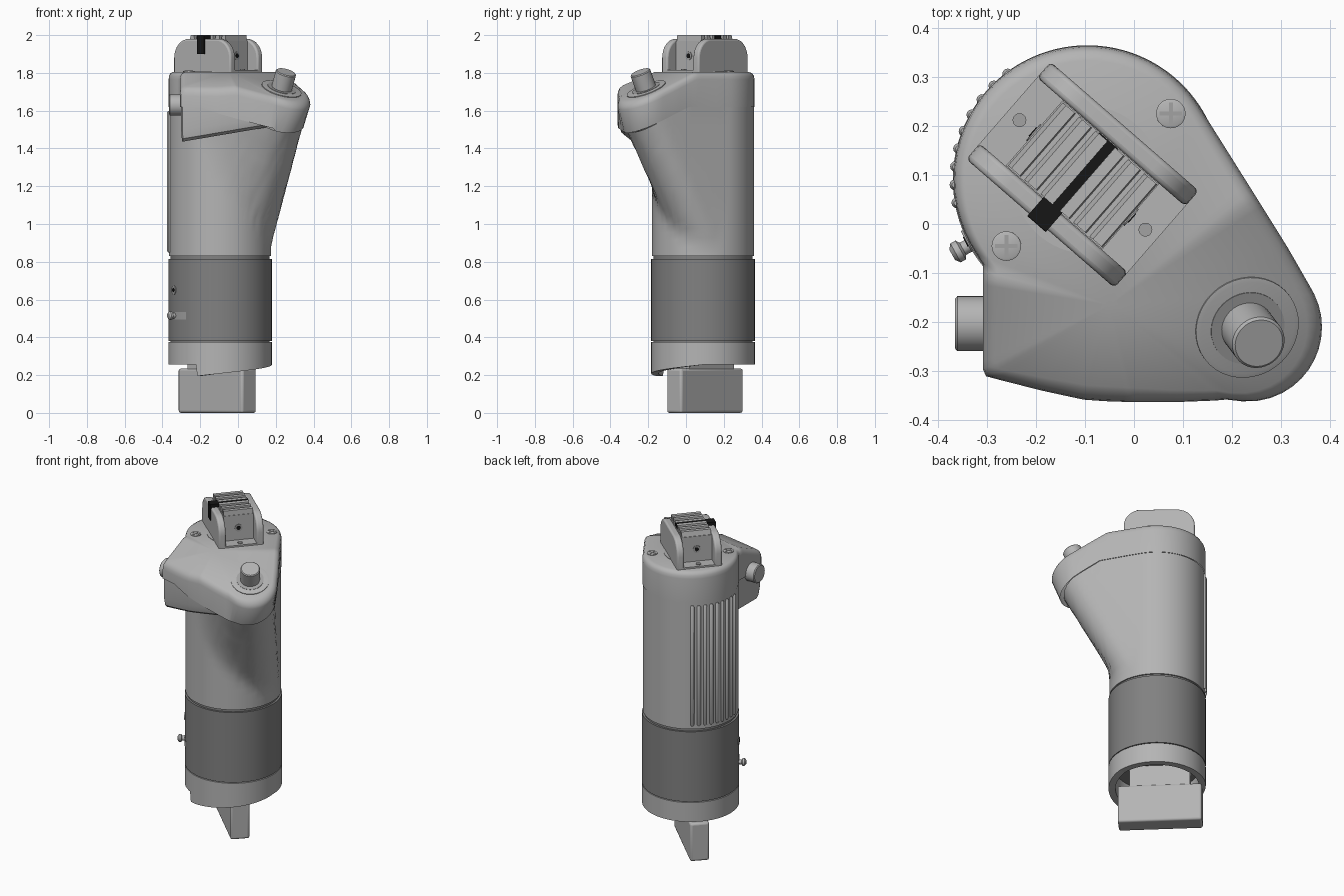
import bpy, math
from mathutils import Vector, Matrix

if "Cube" in bpy.data.objects:
    bpy.data.objects.remove(bpy.data.objects["Cube"])

def material(name, v):
    m = bpy.data.materials.new(name)
    m.diffuse_color = (v, v, v, 1)
    m.use_nodes = True
    m.node_tree.nodes["Principled BSDF"].inputs["Base Color"].default_value = m.diffuse_color
    return m

LIGHT = material("light grey", 0.46)
DARK = material("dark grey", 0.22)
STEEL = material("screw grey", 0.36)
BLACK = material("black", 0.008)
AX = Vector((-0.095, 0.09))          # axis of the main tube
R = 0.27
N = 120

def mesh(name, verts, faces, mat, angle=35, bevel=0):
    me = bpy.data.meshes.new(name)
    me.from_pydata([tuple(v) for v in verts], [], faces)
    me.materials.append(mat)
    ob = bpy.data.objects.new(name, me)
    bpy.context.collection.objects.link(ob)
    bpy.ops.object.select_all(action='DESELECT')
    ob.select_set(True)
    bpy.context.view_layer.objects.active = ob
    bpy.ops.object.shade_smooth_by_angle(angle=math.radians(angle))
    if bevel:
        b = ob.modifiers.new("bevel", 'BEVEL')
        b.width, b.segments, b.limit_method = bevel, 3, 'ANGLE'
    return ob

def loft(name, rings, mat, start=True, end=True, tip=None, closed=False, **kw):
    n = len(rings[0])
    verts = [v for r in rings for v in r]
    k = len(rings)
    faces = [(i*n+j, i*n+(j+1) % n, (i+1) % k*n+(j+1) % n, (i+1) % k*n+j)
             for i in range(k if closed else k-1) for j in range(n)]
    if not closed:
        if start:
            faces.append(tuple(reversed(range(n))))
        if tip:
            verts.append(tip)
            faces += [((k-1)*n+j, (k-1)*n+(j+1) % n, k*n) for j in range(n)]
        elif end:
            faces.append(tuple(range((k-1)*n, k*n)))
    return mesh(name, verts, faces, mat, **kw)

def rod(name, base, axis, steps, mat, n=40):
    """Turned part: steps are (distance along axis, radius)."""
    q = Vector((0, 0, 1)).rotation_difference(Vector(axis))
    rings = [[Vector(base) + q @ Vector((r*math.cos(a*math.tau/n), r*math.sin(a*math.tau/n), h))
              for a in range(n)] for h, r in steps]
    return loft(name, rings, mat)

def slab(name, profile, lo, hi, frame, mat, bevel=0):
    """Profile in local (u, z), extruded along local v."""
    rings = [[frame @ Vector((u, v, z)) for u, z in profile] for v in (hi, lo)]
    return loft(name, rings, mat, bevel=bevel)

def box(name, u0, u1, v0, v1, z0, z1, frame, mat, bevel=0):
    return slab(name, [(u0, z0), (u1, z0), (u1, z1), (u0, z1)], v0, v1, frame, mat, bevel)

def frame(x, y, deg):
    return Matrix.Translation((x, y, 0)) @ Matrix.Rotation(math.radians(deg), 4, 'Z')

# ---- outline helpers: distance from q to the hull of a set of circles
DIRS = [Vector((math.cos(i*math.tau/180), math.sin(i*math.tau/180))) for i in range(180)]

def supports(circles, q):
    return [(d, max((Vector(c) - q).dot(d) + r for c, r in circles)) for d in DIRS]

def reach(sup, d):
    return min(h / d.dot(n) for n, h in sup if d.dot(n) > 1e-3)

RAYS = [Vector((math.cos(i*math.tau/N), math.sin(i*math.tau/N))) for i in range(N)]
POD = [((x, y), 0.012) for x, y in
       [(-0.293, -0.02), (-0.293, -0.298), (-0.1, -0.343), (0.0, -0.348), (0.18, -0.345), (0.1, 0.0)]]

def lobed(z):
    c = (0.23 - 0.266*max(0, 1.66 - z), -0.21 + 0.45*max(0, 1.60 - z))
    return [(AX, R), (c, 0.15)]

# cap planes all meet at one apex
APEX = Vector((-0.05, -0.165))
def lobe_plane(p):
    return 1.805 - 0.45*(p - APEX).dot(Vector((0.6, -0.8)))
def cap_top(p):
    return min(1.805, lobe_plane(p), 1.805 - 0.45*(p - APEX).dot(Vector((-0.207, -0.978))))
def split(p):
    return min(1.62, lobe_plane(p) - 0.165)

# ---- main housing: round at the foot, swelling into the slanted lobe
Q = Vector((-0.05, 0.045))
top_sup = supports(lobed(1.6), Q)
ends = [split(Q + d*reach(top_sup, d)) for d in RAYS]
rings = []
for i in range(17):
    ring = []
    levels = {}
    for d, e in zip(RAYS, ends):
        z = round(0.83 + (e - 0.83)*i/16, 2) if i < 16 else e
        key = round(z, 2)
        if key not in levels:
            levels[key] = supports(lobed(key), Q)
        p = Q + d*reach(levels[key], d)
        ring.append((p.x, p.y, 0.83 + (e - 0.83)*i/16))
    rings.append(ring)
loft("housing", rings, LIGHT, end=False)

# ---- cap with sloped lobe and side pod
pod_sup = supports(POD, APEX)
def cap_outline(z):
    s = supports(lobed(z), APEX)
    return [max(reach(s, d), reach(pod_sup, d)) + 0.003 for d in RAYS]
r_top, r_low = cap_outline(1.7), cap_outline(1.53)
r_mid = cap_outline(1.62)
rings = []
low = []
for d, rt, rl, rm in zip(RAYS, r_top, r_low, r_mid):
    z = split(APEX + d*rm)
    t = (1.62 - z)/0.09
    p = APEX + d*(rm + (rl - rm)*max(0, min(1, t)))
    low.append((p.x, p.y, z))
rings.append(low)
for inset, drop in [(0, 0.04), (0.003, 0.022), (0.012, 0.007), (0.03, 0)]:
    ring = []
    for d, rt in zip(RAYS, r_top):
        p = APEX + d*(rt - inset)
        ring.append((p.x, p.y, cap_top(p) - drop))
    rings.append(ring)
loft("cap", rings, LIGHT, tip=(APEX.x, APEX.y, 1.805), start=False, angle=40)

# ---- pod under the cap
rings = []
for k, base, slope in [(0.82, 1.435, 0.17), (0.93, 1.45, 0.17), (0.985, 1.50, 0.13), (0.985, 1.64, 0)]:
    ring = []
    for d in RAYS:
        p = APEX + d*reach(pod_sup, d)*k
        if k < 0.95:                       # the left wall stays upright
            p.x = APEX.x + (p.x - APEX.x)*0.97/k if p.x < APEX.x else p.x
        ring.append((p.x, p.y, base + slope*(p.x + 0.3)))
    rings.append(ring)
loft("side_pod", rings, LIGHT)
rod("side_button", (-0.29, -0.203, 1.63), (-1, 0, 0), [(0, 0.056), (0.07, 0.056), (0.075, 0.05)], LIGHT)

# ---- tilted knob on the lobe
tilt = Vector((0.27, -0.36, 1)).normalized()
kp = Vector((0.23, -0.21, cap_top(Vector((0.23, -0.21)))))
rod("knob_plate", kp, tilt, [(-0.02, 0.108), (0.004, 0.108), (0.006, 0.098)], LIGHT)
rod("knob_recess", kp, tilt, [(0, 0.077), (0.008, 0.077)], STEEL)
rod("knob", kp, tilt, [(0, 0.055), (0.095, 0.055), (0.1, 0.05)], LIGHT)

# ---- tube sections below the housing
def turned(name, steps, mat):
    rod(name, (AX.x, AX.y, 0), (0, 0, 1), steps, mat, n=96)
turned("seam_core", [(0.36, 0.262), (0.84, 0.262)], DARK)
turned("dark_band", [(0.38, R + 0.004), (0.815, R + 0.004)], DARK)

# ---- skirt with a ramped lower rim
def rim(r, top):
    ring = []
    for i in range(180):
        a = i*2
        z = 0.375 if top else (0.195 + 0.06*(a - 244)/116 if a >= 244 else 0.255)
        ring.append((AX.x + r*math.cos(math.radians(a)), AX.y + r*math.sin(math.radians(a)), z))
    return ring
loft("skirt", [rim(R + 0.004, False), rim(R + 0.004, True), rim(0.235, True), rim(0.235, False)],
     LIGHT, closed=True)

# ---- drive tongue at the bottom
F = frame(-0.11, 0.1, -44)
box("tongue", -0.2375, 0.2375, -0.055, 0.055, 0, 0.235, F, LIGHT, 0.012)
box("tongue_neck", -0.17, 0.17, -0.05, 0.05, 0.22, 0.38, F, LIGHT)

# ---- grip ribs
for i in range(9):
    a = math.radians(127 + i*63/8)
    rod("grip_rib", (AX.x + R*math.cos(a), AX.y + R*math.sin(a), 0.85), (0, 0, 1),
        [(0, 0.006), (0.008, 0.011), (0.74, 0.011), (0.748, 0.006)], LIGHT, n=12)

# ---- pin, slot and screw on the dark band
def radial(name, deg, z, steps, mat):
    d = Vector((math.cos(math.radians(deg)), math.sin(math.radians(deg)), 0))
    rod(name, Vector((AX.x, AX.y, z)) + d*(R - 0.005), d, steps, mat, n=24)
radial("band_pin", 209, 0.515, [(0, 0.014), (0.025, 0.014), (0.03, 0.022), (0.042, 0.022), (0.05, 0.012)], LIGHT)
radial("band_screw", 207, 0.65, [(0, 0.024), (0.012, 0.024)], STEEL)
radial("band_screw_hole", 207, 0.65, [(0, 0.011), (0.014, 0.011)], BLACK)
slot = [[(AX.x + (R + o)*math.cos(math.radians(a)), AX.y + (R + o)*math.sin(math.radians(a)), z)
         for o, z in [(0, 0.495), (0.006, 0.495), (0.006, 0.535), (0, 0.535)]] for a in range(209, 230, 2)]
loft("pin_slot", slot, STEEL)

# ---- bracket on top: two rounded cheeks around a ridged block
T = frame(-0.105, 0.1, -41)
turned("turntable", [(1.79, 0.15), (1.808, 0.15)], LIGHT)
box("bracket_floor", -0.2, 0.2, -0.11, 0.11, 1.79, 1.815, T, LIGHT)
cheek = [(-0.2, 1.79), (0.2, 1.79)]
for s, a0 in ((1, 0), (-1, 90)):
    for k in range(9):
        a = math.radians(a0 + k*90/8)
        cheek.append((s*0.1 + 0.1*math.cos(a), 1.88 + 0.1*math.sin(a)))
for v in (-0.11, 0.11):
    slab("bracket_cheek", cheek, v - 0.021, v + 0.021, T, LIGHT, 0.01)
box("ridged_block", -0.13, 0.13, -0.088, 0.088, 1.81, 1.97, T, LIGHT)
for i in range(6):
    u = -0.11 + i*0.044
    slab("block_ridge", [(u - 0.018, 1.965), (u + 0.018, 1.965), (u + 0.015, 2.0), (u - 0.008, 2.0)],
         -0.085, 0.085, T, LIGHT)
for s in (-1, 1):
    d = T.to_3x3() @ Vector((s, 0, 0))
    rod("block_socket", T @ Vector((s*0.128, 0, 1.89)), d, [(0, 0.022), (0.005, 0.022)], STEEL, n=20)
    rod("block_socket_hole", T @ Vector((s*0.128, 0, 1.89)), d, [(0, 0.012), (0.007, 0.012)], BLACK, n=20)
    rod("floor_screw", T @ Vector((s*0.17, 0, 1.81)), (0, 0, 1), [(0, 0.014), (0.01, 0.014)], STEEL, n=20)

# black strap over the block and one cheek
box("strap_top", -0.03, 0.02, -0.136, 0.088, 1.978, 1.999, T, BLACK)
box("strap_tail", -0.03, 0.02, -0.137, -0.129, 1.90, 1.985, T, BLACK)

# ---- cross-head cap screws
for x, y in ((0.075, 0.225), (-0.26, -0.045)):
    rod("cap_screw", (x, y, 1.79), (0, 0, 1), [(0, 0.03), (0.019, 0.03), (0.021, 0.026)], LIGHT, n=28)
    for deg in (0, 90):
        box("screw_cross", -0.023, 0.023, -0.004, 0.004, 1.80, 1.813, frame(x, y, deg), STEEL)
